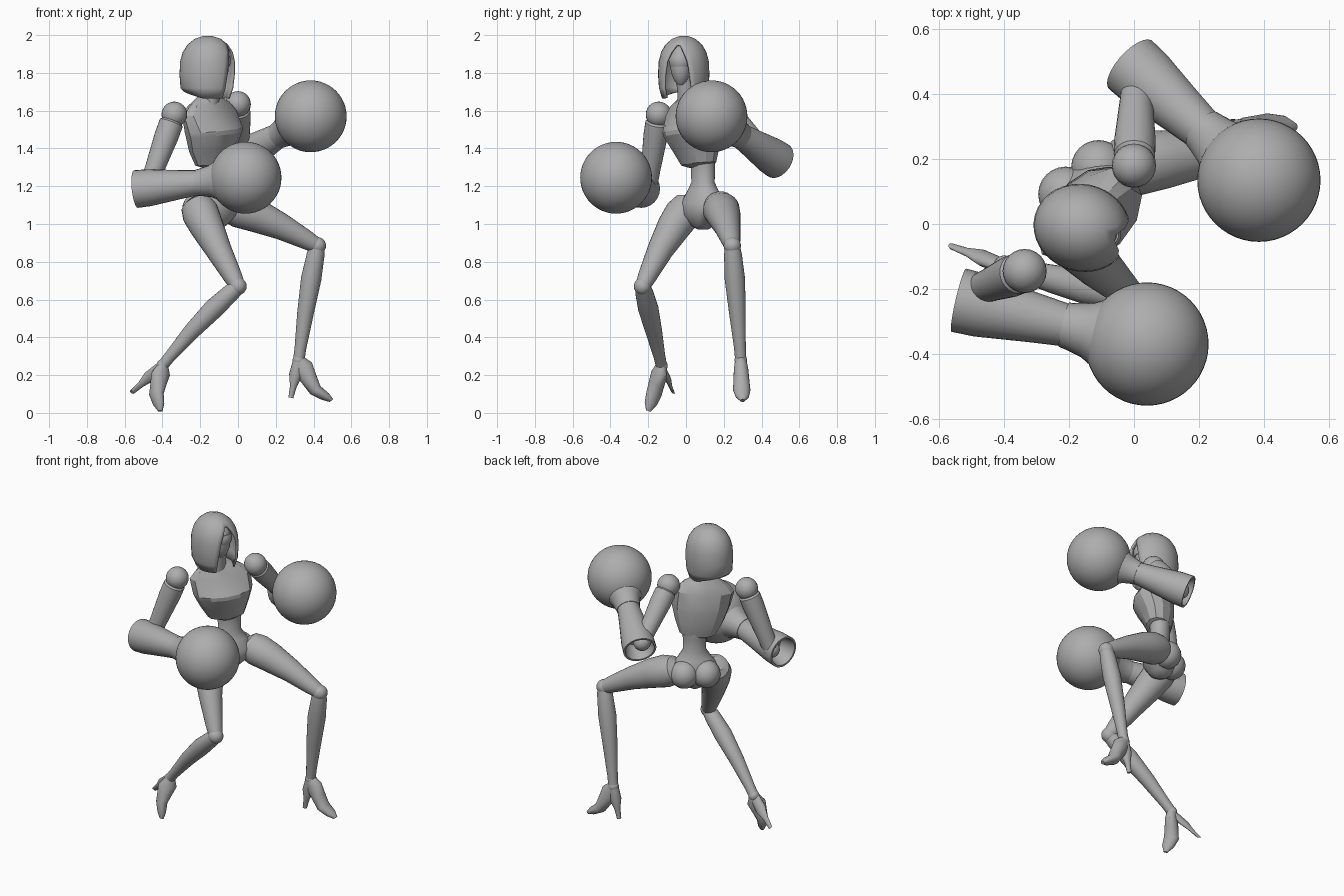
import bpy, bmesh, math
from mathutils import Vector as V

cube = bpy.data.objects.get("Cube")
if cube:
    bpy.data.objects.remove(cube)

grey = bpy.data.materials.new("plain grey")
grey.use_nodes = True
colour = (0.42, 0.42, 0.42, 1)
grey.diffuse_color = colour
grey.node_tree.nodes["Principled BSDF"].inputs["Base Color"].default_value = colour


def finish(name, bm, angle=35):
    bmesh.ops.recalc_face_normals(bm, faces=bm.faces)
    mesh = bpy.data.meshes.new(name)
    bm.to_mesh(mesh)
    bm.free()
    mesh.materials.append(grey)
    ob = bpy.data.objects.new(name, mesh)
    bpy.context.collection.objects.link(ob)
    bpy.ops.object.select_all(action='DESELECT')
    ob.select_set(True)
    bpy.context.view_layer.objects.active = ob
    bpy.ops.object.shade_smooth_by_angle(angle=math.radians(angle))
    return ob


def loft(name, rings, n=24, angle=35):
    """Skin over elliptical rings, each (centre, half axis, half axis)."""
    bm = bmesh.new()
    turns = [2 * math.pi * i / n for i in range(n)]
    rows = [[bm.verts.new(c + u * math.cos(t) + w * math.sin(t)) for t in turns]
            for c, u, w in rings]
    for a, b in zip(rows, rows[1:]):
        for i in range(n):
            j = (i + 1) % n
            bm.faces.new((a[i], a[j], b[j], b[i]))
    bm.faces.new(rows[0])
    bm.faces.new(rows[-1])
    return finish(name, bm, angle)


def limb(name, a, b, profile, bulge=(0, 0, 0)):
    """Round limb from a to b; profile holds (fraction, radius)."""
    a, b, bulge = V(a), V(b), V(bulge)
    w = (b - a).normalized()
    u = w.orthogonal().normalized()
    v = w.cross(u)
    return loft(name, [(a.lerp(b, t) + bulge * math.sin(math.pi * t), u * r, v * r)
                       for t, r in profile])


def ball(name, centre, radius, seg=32):
    bm = bmesh.new()
    bmesh.ops.create_uvsphere(bm, u_segments=seg, v_segments=seg // 2, radius=1)
    size = V(radius) if isinstance(radius, tuple) else V((radius,) * 3)
    bmesh.ops.scale(bm, vec=size, verts=bm.verts)
    bmesh.ops.translate(bm, vec=V(centre), verts=bm.verts)
    return finish(name, bm, 60)


# Arms: shoulder ball, upper arm, flared hollow sleeve, wrist cuff, round glove
arms = {
    "right": ((-.337, -.145, 1.58), (-.475, -.2, 1.2), (-.54, -.235, 1.185), (.04, -.37, 1.245)),
    "left": ((0, .18, 1.635), (.01, .44, 1.36), (-.01, .49, 1.335), (.385, .135, 1.57)),
}
for side, (shoulder, elbow, sleeve, glove) in arms.items():
    ball(side + "_shoulder", shoulder, .068, 24)
    limb(side + "_upper_arm", shoulder, elbow,
         [(.08, .05), (.12, .064), (.3, .064), (.75, .052), (1, .048)])
    ball(side + "_elbow", elbow, .052, 24)
    limb(side + "_forearm", sleeve, glove,
         [(.16, .06), (.1, .075), (0, .088), (0, .1), (.12, .098), (.4, .077), (.6, .064)])
    limb(side + "_cuff", sleeve, glove,
         [(.56, .07), (.6, .074), (.68, .085), (.82, .13)])
    ball(side + "_glove", glove, .19, 48)

# Legs: thigh, knee, shin
legs = {
    "right": ((-.215, .01, 1.09), (.0, -.23, .67), (-.4, -.13, .25), (-.02, .0, .03)),
    "left": ((-.03, .18, 1.09), (.42, .245, .885), (.322, .29, .28), (-.01, 0, .02)),
}
for side, (hip, knee, ankle, bulge) in legs.items():
    limb(side + "_thigh", hip, knee,
         [(-.1, .05), (-.04, .085), (.1, .098), (.3, .09), (.6, .07), (.9, .05), (1, .04)], bulge)
    ball(side + "_knee", knee, .046, 24)
    limb(side + "_shin", knee, ankle,
         [(0, .04), (.08, .047), (.3, .054), (.6, .044), (.9, .031), (1, .03)],
         V(bulge) * .4)
    ball(side + "_ankle", ankle, .033, 24)


# High heeled feet
def foot(side, ankle, ball_of_foot, toe, heel, across):
    ankle, mid, toe, heel, s = map(V, (ankle, ball_of_foot, toe, heel, across))
    along = (toe - ankle).normalized()
    up = along.cross(s).normalized()
    back = ankle.lerp(heel, .4)
    shank = (ankle - heel).normalized().cross(s).normalized()
    loft(side + "_foot", [
        (ankle, s * .03, up * .03),
        (ankle.lerp(mid, .3), s * .038, up * .055),
        (ankle.lerp(mid, .65), s * .042, up * .044),
        (mid, s * .046, up * .034),
        (mid.lerp(toe, .6), s * .036, up * .026),
        (toe, s * .012, up * .012)], 20)
    loft(side + "_heel", [
        (ankle, s * .03, shank * .03), (back, s * .034, shank * .035),
        (ankle.lerp(heel, .7), s * .018, shank * .018),
        (heel, s * .013, shank * .013)], 16)


foot("right", (-.4, -.13, .25), (-.432, -.17, .1), (-.412, -.2, .01),
     (-.56, -.07, .11), (.6, -.75, .25))
foot("left", (.322, .29, .28), (.41, .295, .12), (.495, .3, .065),
     (.28, .29, .08), (0, 1, 0))

# Torso: belly, ribcage with a forward bust, pelvis and seat
side_axis, front = V((.72, .69, .1)), V((.69, -.72, 0))
low, high = V((-.13, .07, 1.3)), V((-.16, .02, 1.68))
ribs = [(0, .05, .05, 0), (.05, .11, .075, 0), (.25, .145, .1, .005),
        (.46, .172, .122, .025), (.52, .178, .122, .025), (.76, .182, .085, 0),
        (.88, .14, .07, 0), (1, .055, .05, 0)]
loft("ribcage", [(low.lerp(high, t) + front * f, side_axis * w, front * d)
                 for t, w, d, f in ribs], 12, 22)

hip_axis, hip_front = V((.78, .63, 0)), V((.63, -.78, 0))
waist = [(1.4, .075, .065), (1.3, .07, .06), (1.22, .068, .058), (1.17, .1, .075),
         (1.11, .145, .1), (1.05, .13, .1), (.99, .06, .06), (.97, .02, .03)]
loft("waist_and_pelvis", [(V((-.125, .09, z)), hip_axis * w, hip_front * d)
                          for z, w, d in waist], 20)
for name, sign in (("right", -1), ("left", 1)):
    seat = V((-.125, .09, 1.08)) + hip_axis * sign * .065 - hip_front * .055
    ball(name + "_seat", seat, .085, 24)

# Neck and face
gaze, cheek = V((.96, -.27, 0)), V((.27, .96, 0))
limb("neck", (-.155, .01, 1.62), (-.12, -.015, 1.82), [(0, .055), (.4, .045), (1, .045)])
face_rows = [(1.735, .02, .02), (1.76, .038, .045), (1.8, .054, .06), (1.85, .06, .065),
             (1.89, .06, .062), (1.93, .045, .045), (1.95, .02, .02)]
face_at = V((-.135, -.018, 0))
loft("face", [(face_at + V((0, 0, z)) + gaze * .025, cheek * w, gaze * d)
              for z, w, d in face_rows], 16)
loft("eye_band", [(face_at + V((0, 0, z)) + gaze * .03, cheek * w, gaze * d)
                  for z, w, d in ((1.835, .058, .062), (1.85, .064, .068),
                                  (1.88, .064, .068), (1.895, .056, .06))], 16)

# Hood: a dome whose rings leave an arched gap at the front
bm = bmesh.new()
hood_rows = [(1.665, .125, .66), (1.72, .142, .62), (1.79, .147, .55), (1.86, .144, .46),
             (1.91, .13, .3), (1.95, .105, .1), (1.98, .068, .02), (1.995, .025, .02)]
rows = []
for z, r, gap in hood_rows:
    row = []
    for i in range(29):
        t = gap + (2 * math.pi - 2 * gap) * i / 28
        rear = max(0, -math.cos(t)) * max(0, 1.72 - z) * .7
        spot = V((-.16, -.012, z + rear))
        row.append(bm.verts.new(spot + gaze * r * 1.03 * math.cos(t) + cheek * r * .92 * math.sin(t)))
    rows.append(row)
for a, b in zip(rows, rows[1:]):
    for i in range(28):
        bm.faces.new((a[i], a[i + 1], b[i + 1], b[i]))
bm.faces.new(rows[-1])
for low_row, high_row in zip(rows[5:], rows[6:]):
    bm.faces.new((low_row[-1], low_row[0], high_row[0], high_row[-1]))
hood = finish("hood", bm, 40)
shell = hood.modifiers.new("thickness", 'SOLIDIFY')
shell.thickness = .012
shell.offset = -1
